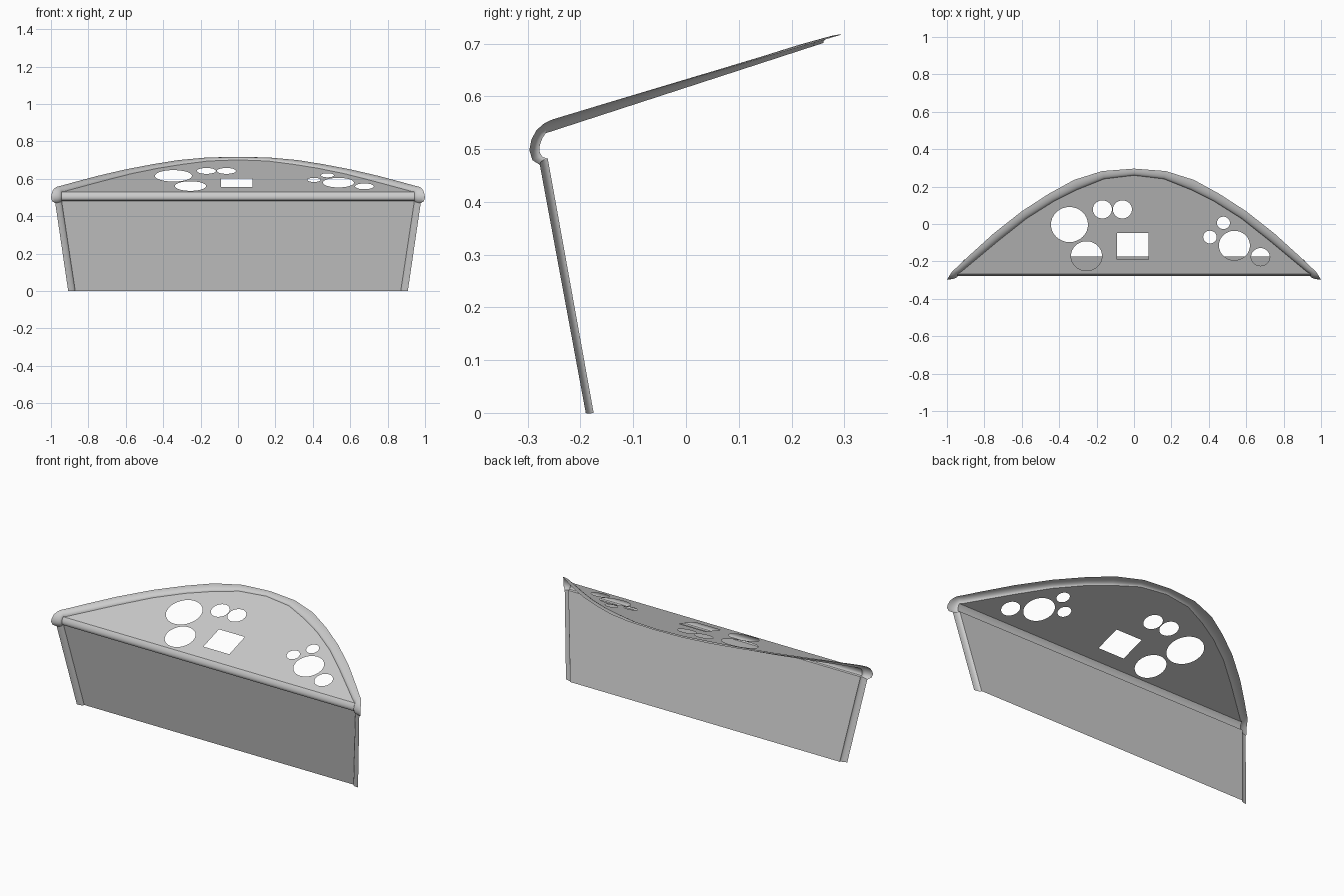
import bpy, bmesh, math
from mathutils import Vector

if "Cube" in bpy.data.objects:
    bpy.data.objects.remove(bpy.data.objects["Cube"])

UP = Vector((0, 0, 1))
RIM_STEPS = 6


def plane_z(y):
    return 0.53 + 0.325 * (y + 0.266)


def rim_profile(inner, outer, d):
    # quarter-round lip: rises from the sheet along d, then rolls outward
    d = d.normalized()
    rise = d * (outer - inner).dot(d)
    out = outer - inner - rise
    angles = [math.pi / 2 * i / RIM_STEPS for i in range(RIM_STEPS + 1)]
    return [inner + rise * math.sin(a) + out * (1 - math.cos(a)) for a in angles]


def add_rim(bm, stations):
    # lip along the left and right edges
    for side in (1, -1):
        rows = [[bm.verts.new((p.x * side, p.y, p.z)) for p in rim_profile(*s)]
                for s in stations]
        for a, b in zip(rows, rows[1:]):
            for i in range(RIM_STEPS):
                bm.faces.new((a[i], a[i + 1], b[i + 1], b[i]))


def add_strips(bm, stations):
    # sheet rows spanning from left edge to right edge
    rows = [[bm.verts.new((s[0].x * k, s[0].y, s[0].z)) for k in (-1, 1)] for s in stations]
    for a, b in zip(rows, rows[1:]):
        bm.faces.new((a[0], a[1], b[1], b[0]))


def finish(bm, name, facing):
    bmesh.ops.remove_doubles(bm, verts=bm.verts, dist=1e-4)
    bmesh.ops.recalc_face_normals(bm, faces=bm.faces)
    if sum(f.normal.dot(facing) * f.calc_area() for f in bm.faces) < 0:
        bmesh.ops.reverse_faces(bm, faces=bm.faces)
    me = bpy.data.meshes.new(name)
    bm.to_mesh(me)
    bm.free()
    ob = bpy.data.objects.new(name, me)
    bpy.context.collection.objects.link(ob)
    bpy.ops.object.select_all(action='DESELECT')
    ob.select_set(True)
    bpy.context.view_layer.objects.active = ob
    bpy.ops.object.shade_smooth_by_angle(angle=math.radians(35))


# outline of the top: inner x, y and outer x, y from back centre to front corner
ARC = [(0, .260, 0, .296), (.16, .241, .17, .283), (.30, .185, .32, .236),
       (.427, .122, .455, .162), (.573, .030, .60, .068), (.72, -.086, .75, -.05),
       (.85, -.194, .88, -.168), (.922, -.254, .952, -.236), (.942, -.266, .968, -.249)]
top = [(Vector((a, b, plane_z(b))), Vector((c, d, .557 + .294 * (d + .249))), UP)
       for a, b, c, d in ARC]

# rounded front edge: inner y, z and outer x, y, z
BEND = [(-.272, .521, .982, -.268, .549), (-.276, .511, .991, -.283, .536),
        (-.278, .502, .997, -.293, .518), (-.277, .493, 1.0, -.297, .498),
        (-.272, .485, .993, -.291, .479), (-.262, .482, .977, -.277, .470)]
bend = []
for i, (y, z, ox, oy, oz) in enumerate(BEND):
    a = math.radians(90 + 20 * (i + 1))
    bend.append((Vector((.943, y, z)), Vector((ox, oy, oz)),
                 Vector((0, math.cos(a), math.sin(a)))))

# top panel with instrument holes
bm = bmesh.new()


def add_loop(points):
    vs = [bm.verts.new((x, y, plane_z(y))) for x, y in points]
    return [bm.edges.new((vs[i - 1], vs[i])) for i in range(len(vs))]


half = [(s[0].x, s[0].y) for s in top[:-1]]
edges = add_loop(half[::-1] + [(-x, y) for x, y in half[1:]])
HOLES = [(-.345, -.003, .099), (-.254, -.171, .083), (-.169, .078, .051),
         (-.062, .078, .051), (.406, -.07, .036), (.478, .006, .035),
         (.537, -.115, .083), (.676, -.176, .05)]
for cx, cy, r in HOLES:
    edges += add_loop([(cx + r * math.cos(t * math.pi / 16),
                        cy + r * .95 * math.sin(t * math.pi / 16)) for t in range(32)])
edges += add_loop([(-.09, -.19), (.077, -.19), (.077, -.047), (-.09, -.047)])
bmesh.ops.triangle_fill(bm, edges=edges, use_beauty=True, normal=(0, -.31, .95))
add_strips(bm, top[-2:] + bend)
add_rim(bm, top + bend)
finish(bm, "top_panel", UP)

# front panel with side lips
bm = bmesh.new()
n = Vector((0, -.98, -.18))
front = [(Vector((.943, -.262, .482)), Vector((.977, -.277, .470)), n),
         (Vector((.870, -.175, 0)), Vector((.908, -.190, 0)), n)]
add_strips(bm, front)
add_rim(bm, front)
finish(bm, "front_panel", n)
